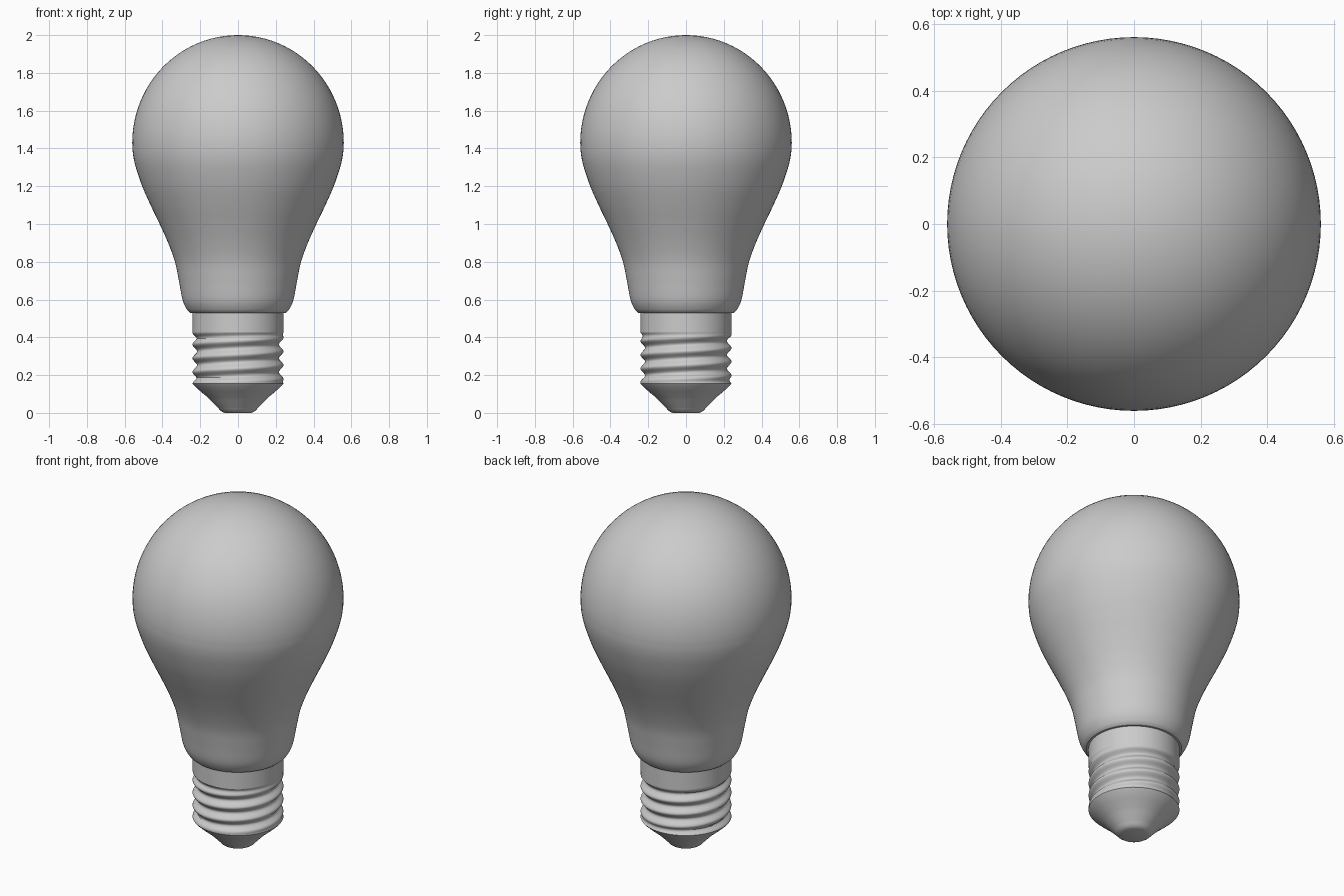
import bpy, bmesh
from math import sin, cos, pi, tau, radians

if "Cube" in bpy.data.objects:
    bpy.data.objects.remove(bpy.data.objects["Cube"])

SEG = 96


def surface(name, rings, radius=None):
    """Skin a stack of (r, z) rings; radius(r, z, angle) may modulate each ring."""
    bm = bmesh.new()
    prev = None
    for r, z in rings:
        if r < 1e-5:
            ring = [bm.verts.new((0, 0, z))]
        else:
            ring = []
            for i in range(SEG):
                a = tau * i / SEG
                q = radius(r, z, a) if radius else r
                ring.append(bm.verts.new((q * cos(a), q * sin(a), z)))
        if prev:
            for i in range(SEG):
                j = (i + 1) % SEG
                if len(prev) == 1:
                    bm.faces.new((prev[0], ring[j], ring[i]))
                elif len(ring) == 1:
                    bm.faces.new((prev[i], prev[j], ring[0]))
                else:
                    bm.faces.new((prev[i], prev[j], ring[j], ring[i]))
        prev = ring
    bmesh.ops.recalc_face_normals(bm, faces=bm.faces)
    me = bpy.data.meshes.new(name)
    bm.to_mesh(me)
    bm.free()
    ob = bpy.data.objects.new(name, me)
    bpy.context.collection.objects.link(ob)
    bpy.ops.object.select_all(action='DESELECT')
    ob.select_set(True)
    bpy.context.view_layer.objects.active = ob
    bpy.ops.object.shade_smooth_by_angle(angle=radians(32))
    return ob


def spline(pts, n=6):
    """Catmull-Rom through the profile points."""
    p = [pts[0]] + pts + [pts[-1]]
    out = []
    for k in range(1, len(p) - 2):
        a, b, c, d = p[k - 1:k + 3]
        for s in range(n):
            t = s / n
            out.append(tuple(0.5 * (2 * b[i] + (c[i] - a[i]) * t
                       + (2 * a[i] - 5 * b[i] + 4 * c[i] - d[i]) * t * t
                       + (3 * b[i] - a[i] - 3 * c[i] + d[i]) * t ** 3) for i in (0, 1)))
    return out + [pts[-1]]


# glass envelope: necked lower body, then a near-spherical dome
neck = spline([(0.253, 0.53), (0.272, 0.55), (0.294, 0.60), (0.313, 0.70), (0.334, 0.80),
               (0.370, 0.90), (0.415, 1.00), (0.463, 1.10), (0.507, 1.20),
               (0.541, 1.30), (0.556, 1.37), (0.56, 1.43)])
dome = [(0.56 * cos(t * pi / 48), 1.43 + 0.57 * sin(t * pi / 48)) for t in range(1, 25)]
surface("glass_bulb", [(0.235, 0.53)] + neck + dome)

# screw shell: smooth collar above a helical thread
PITCH, DEPTH, CREST = 0.0735, 0.024, 0.326
Z0, Z1 = 0.155, 0.53


def thread(r, z, a):
    fade = min(1, max(0, (z - Z0) / 0.03)) * min(1, max(0, (0.425 - z) / 0.03))
    return r - DEPTH * fade * (0.5 - 0.5 * cos(tau * (z - CREST) / PITCH - a))


shell = [(0.241, Z0 + (Z1 - Z0) * k / 72) for k in range(73)]
surface("screw_shell", shell + [(0.235, 0.532)], thread)

# insulator: stepped cone under the shell
surface("insulator", [(0.241, 0.155), (0.234, 0.146), (0.20, 0.115),
                      (0.16, 0.082), (0.148, 0.07), (0.105, 0.026)])

# contact tip with rounded edge and flat bottom
surface("contact_tip", [(0.105, 0.026), (0.094, 0.013), (0.083, 0.005), (0.07, 0.0), (0, 0.0)])
